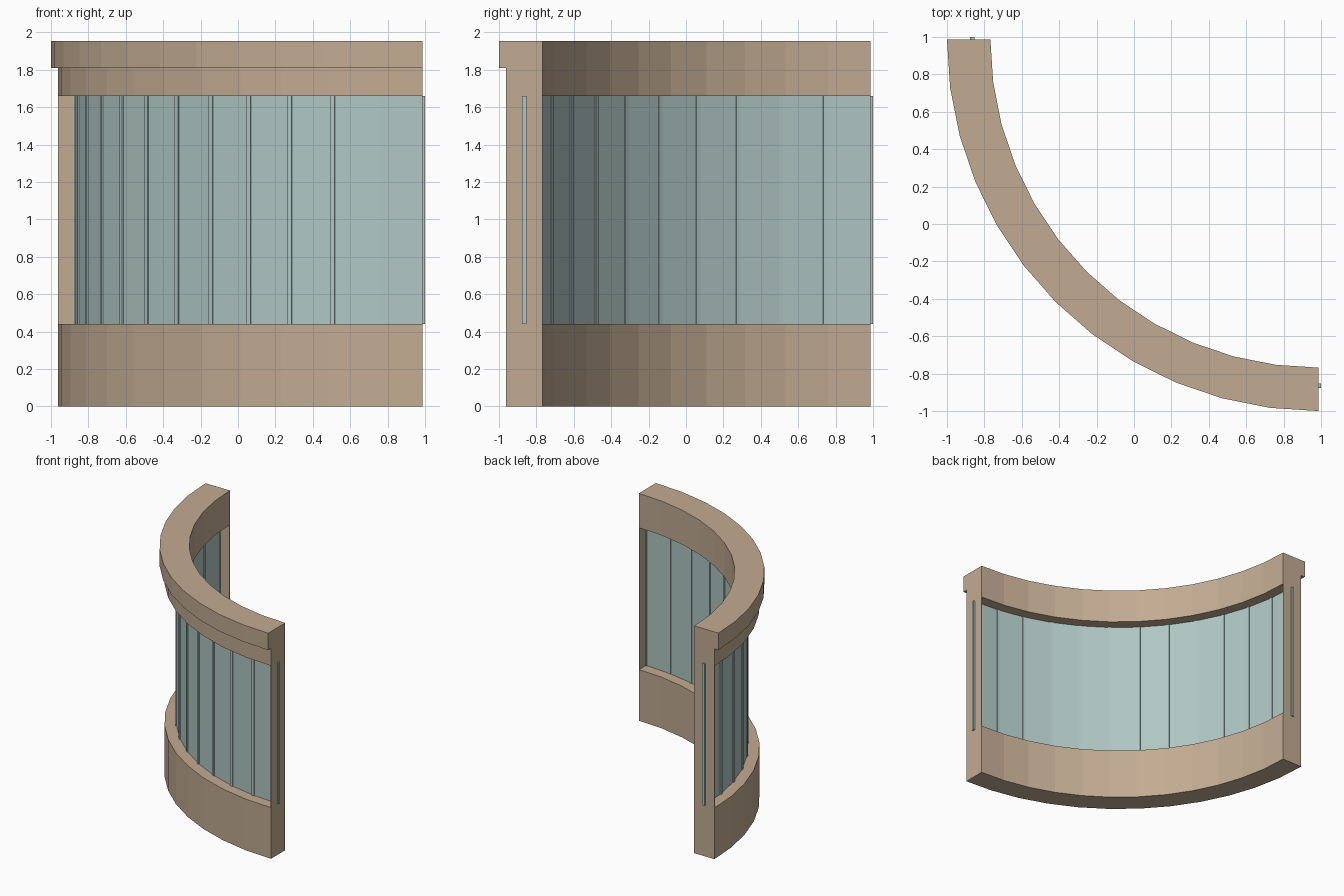
import bpy, bmesh, math
from mathutils import Matrix, Vector

if "Cube" in bpy.data.objects:
    bpy.data.objects.remove(bpy.data.objects["Cube"])

CENTRE = 0.987          # x and y of the arc's centre
STEPS = 12              # facets in the quarter circle
R_IN, R_OUT, R_CAP, R_GLASS = 1.755, 1.949, 1.987, 1.852
SILL, HEAD, CAP, TOP = 0.44, 1.66, 1.81, 1.955


def material(name, colour):
    mat = bpy.data.materials.new(name)
    mat.use_nodes = True
    mat.diffuse_color = (*colour, 1)
    bsdf = mat.node_tree.nodes["Principled BSDF"]
    bsdf.inputs["Base Color"].default_value = (*colour, 1)
    bsdf.inputs["Roughness"].default_value = 0.8
    return mat


tan = material("tan stone", (0.54, 0.41, 0.29))
teal = material("pale teal glass", (0.43, 0.57, 0.55))


def finish(bm, name, mat):
    bmesh.ops.recalc_face_normals(bm, faces=bm.faces)
    mesh = bpy.data.meshes.new(name)
    bm.to_mesh(mesh)
    bm.free()
    mesh.materials.append(mat)
    obj = bpy.data.objects.new(name, mesh)
    bpy.context.collection.objects.link(obj)
    return obj


def arc_point(radius, step, z):
    a = math.pi + step / STEPS * math.pi / 2
    return Vector((CENTRE + radius * math.cos(a), CENTRE + radius * math.sin(a), z))


def arc_wall(name, profile, mat):
    """Sweep a closed (radius, z) profile round the quarter circle."""
    bm = bmesh.new()
    rings = [[bm.verts.new(arc_point(r, s, z)) for r, z in profile]
             for s in range(STEPS + 1)]
    n = len(profile)
    for a, b in zip(rings, rings[1:]):
        for i in range(n):
            j = (i + 1) % n
            bm.faces.new((a[i], a[j], b[j], b[i]))
    bm.faces.new(rings[0])
    bm.faces.new(rings[-1])
    return finish(bm, name, mat)


def radial_box(name, radius, step, z0, z1, depth, width, mat, shift=0):
    """Upright box, depth along the radius and width along the arc."""
    bm = bmesh.new()
    bmesh.ops.create_cube(bm, size=1)
    turn = Matrix.Rotation(math.pi + step / STEPS * math.pi / 2, 4, 'Z')
    place = (Matrix.Translation(arc_point(radius, step, (z0 + z1) / 2)) @ turn
             @ Matrix.Translation((0, shift, 0))
             @ Matrix.Diagonal((depth, width, z1 - z0, 1)))
    bmesh.ops.transform(bm, matrix=place, verts=bm.verts)
    return finish(bm, name, mat)


def rect(r0, r1, z0, z1):
    return [(r0, z0), (r1, z0), (r1, z1), (r0, z1)]


# Curved masonry: low wall, and head band with its overhanging cap
arc_wall("low_wall", rect(R_IN, R_OUT, 0, SILL), tan)
arc_wall("head_band", [(R_IN, HEAD), (R_OUT, HEAD), (R_OUT, CAP),
                       (R_CAP, CAP), (R_CAP, TOP), (R_IN, TOP)], tan)

# Curved glazing
arc_wall("glass", rect(R_GLASS - 0.004, R_GLASS + 0.004, SILL, HEAD), teal)

# Thin plates closing both ends of the glazed opening
for side, step, shift in (("back", 0, 0.002), ("front", STEPS, -0.002)):
    radial_box(side + "_end_plate", (R_IN + R_OUT) / 2, step, SILL, HEAD,
               R_OUT - R_IN, 0.004, tan, shift)

# Glazing bars at every facet joint
for s in range(STEPS + 1):
    radial_box(f"glazing_bar_{s + 1}", R_GLASS, s, SILL, HEAD, 0.022, 0.025, teal)
